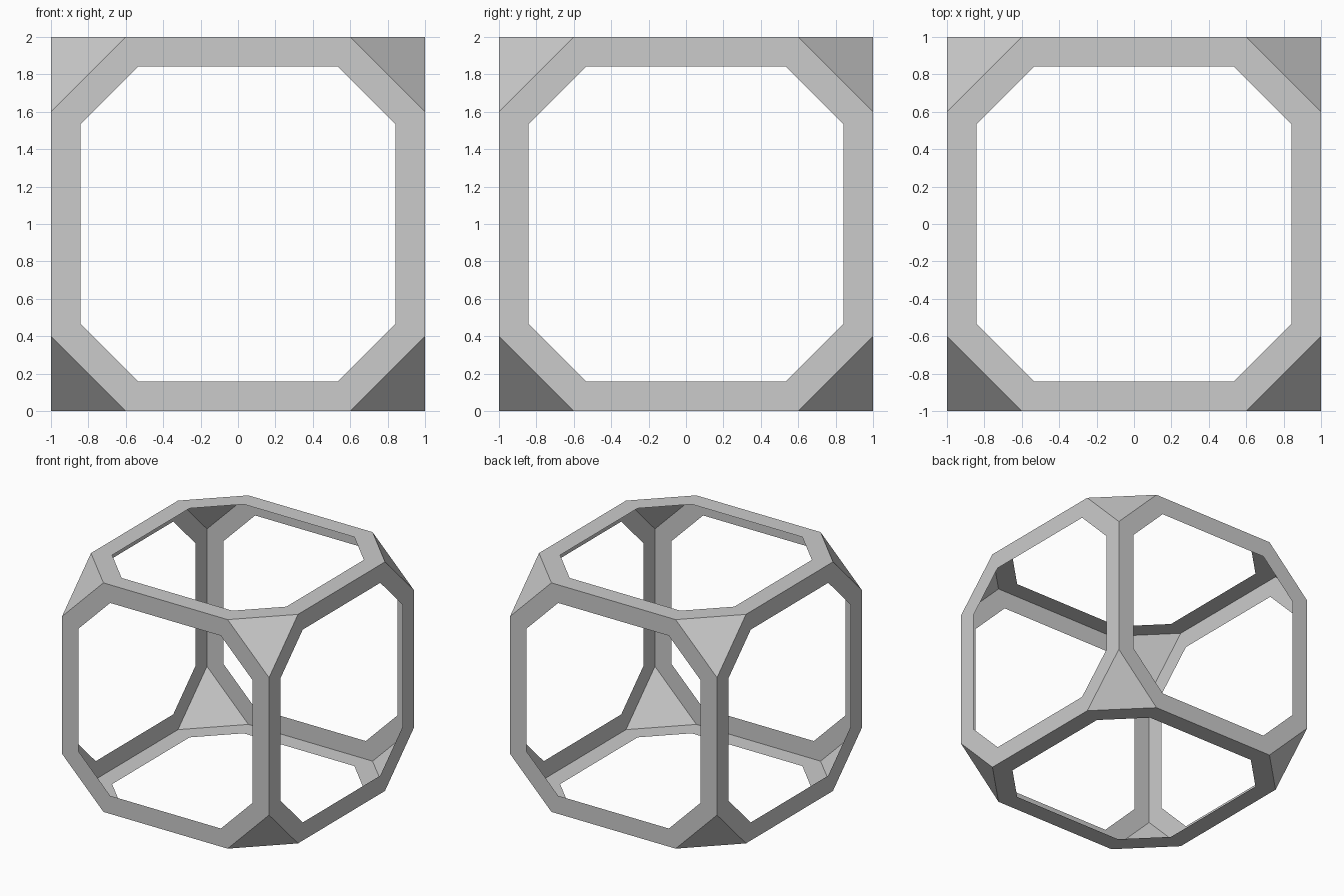
import bpy, bmesh
from mathutils import Matrix

if "Cube" in bpy.data.objects:
    bpy.data.objects.remove(bpy.data.objects["Cube"])

# Truncated cube: 2 unit cube standing on the floor with its corners cut off
bm = bmesh.new()
bmesh.ops.create_cube(bm, size=2, matrix=Matrix.Translation((0, 0, 1)))
bmesh.ops.bevel(bm, geom=bm.verts[:], offset=0.4, offset_type='OFFSET',
                segments=1, profile=0.5, affect='VERTICES')

# Open each octagonal side, leaving a flat rim of even width
octagons = [f for f in bm.faces if len(f.verts) == 8]
bmesh.ops.inset_individual(bm, faces=octagons, thickness=0.158,
                           use_even_offset=True)
openings = [f for f in bm.faces if len(f.verts) == 8]
bmesh.ops.delete(bm, geom=openings, context='FACES')

mesh = bpy.data.meshes.new("open_cube_frame")
bm.to_mesh(mesh)
bm.free()
frame = bpy.data.objects.new("open_cube_frame", mesh)
bpy.context.collection.objects.link(frame)
